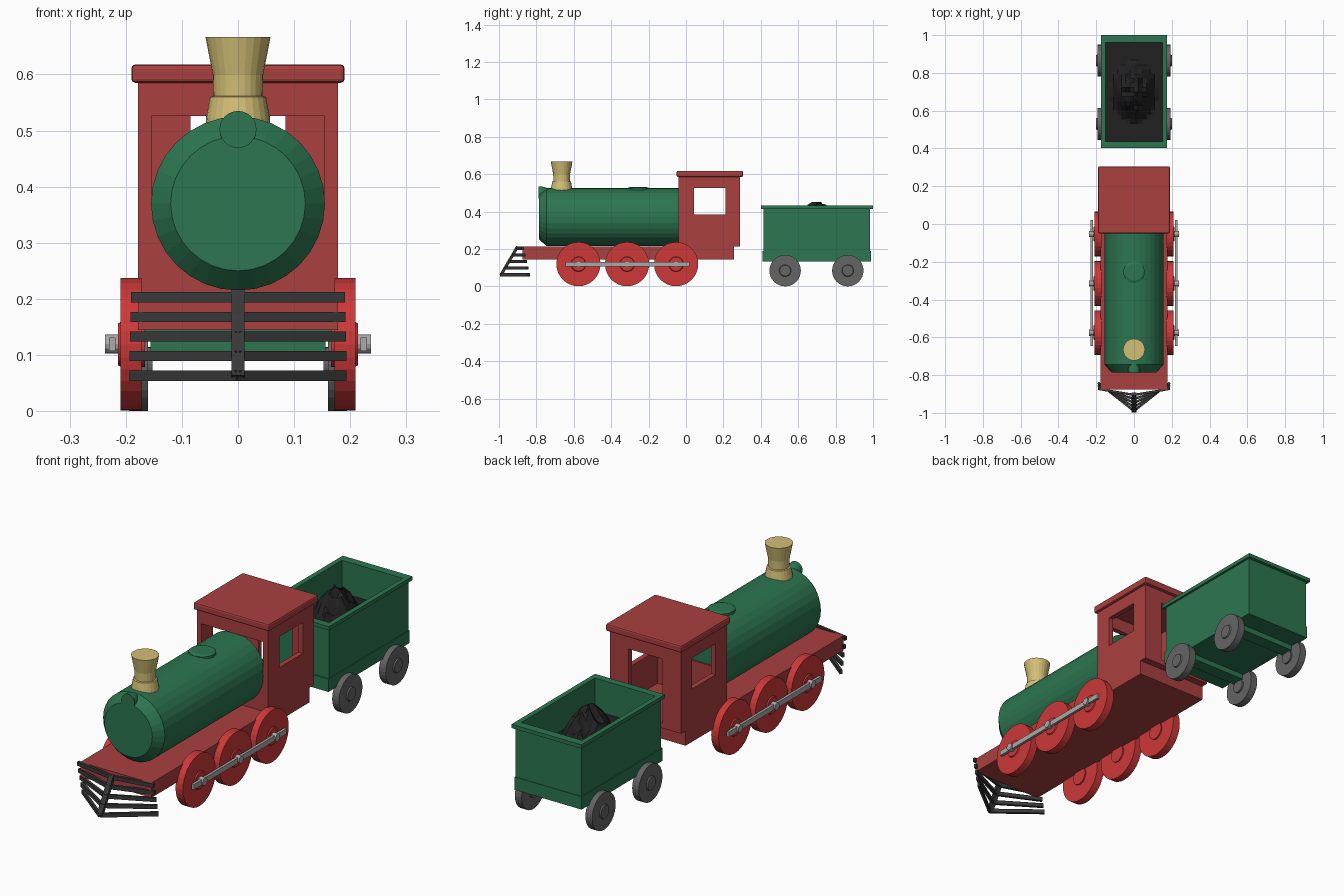
import bpy, bmesh, math, random
from mathutils import Vector, Matrix

if "Cube" in bpy.data.objects:
    bpy.data.objects.remove(bpy.data.objects["Cube"])

random.seed(4)

def mat(name, r, g, b):
    m = bpy.data.materials.new(name)
    m.diffuse_color = (r, g, b, 1)
    m.use_nodes = True
    m.node_tree.nodes["Principled BSDF"].inputs["Base Color"].default_value = m.diffuse_color
    return m

RED = mat("cab_red", 0.40, 0.05, 0.05)
WHEEL = mat("wheel_red", 0.62, 0.04, 0.04)
GREEN = mat("green", 0.025, 0.18, 0.08)
GOLD = mat("brass", 0.65, 0.52, 0.18)
IRON = mat("dark_iron", 0.04, 0.04, 0.04)
GREY = mat("wheel_grey", 0.13, 0.13, 0.13)
COAL = mat("coal", 0.015, 0.015, 0.015)
STEEL = mat("steel", 0.4, 0.4, 0.4)

def finish(bm, name, m):
    bmesh.ops.recalc_face_normals(bm, faces=bm.faces)
    me = bpy.data.meshes.new(name)
    bm.to_mesh(me)
    bm.free()
    ob = bpy.data.objects.new(name, me)
    bpy.context.collection.objects.link(ob)
    if m:
        me.materials.append(m)
    return ob

def box(name, x, y, z, m=None):
    """Box from (min, max) pairs."""
    bm = bmesh.new()
    bmesh.ops.create_cube(bm, size=1)
    for v in bm.verts:
        v.co = [a[0] + (c + 0.5) * (a[1] - a[0]) for a, c in zip((x, y, z), v.co)]
    return finish(bm, name, m)

def lathe(name, profile, axis, origin, n, m):
    """Closed solid of revolution; profile holds (radius, distance along axis)."""
    bm = bmesh.new()
    rot = Vector((0, 0, 1)).rotation_difference(Vector(axis)).to_matrix()
    rings = []
    for r, t in profile:
        rings.append([bm.verts.new(rot @ Vector((r * math.cos(a), r * math.sin(a), t)) + Vector(origin))
                      for a in (2 * math.pi * i / n for i in range(n))])
    for a, b in zip(rings, rings[1:]):
        for i in range(n):
            j = (i + 1) % n
            bm.faces.new((a[i], a[j], b[j], b[i]))
    bm.faces.new(rings[0])
    bm.faces.new(rings[-1])
    return finish(bm, name, m)

def cut(ob, *cutters):
    for c in cutters:
        md = ob.modifiers.new("cut", 'BOOLEAN')
        md.object, md.operation, md.solver = c, 'DIFFERENCE', 'EXACT'
        c.hide_render = True
        c.hide_set(True)

def bar(name, a, b, w, h, m):
    """Rectangular bar between two points."""
    a, b = Vector(a), Vector(b)
    d = (b - a).normalized()
    side = d.cross(Vector((0, 0, 1))).normalized()
    up = side.cross(d)
    bm = bmesh.new()
    bmesh.ops.create_cube(bm, size=1)
    for v in bm.verts:
        c = v.co.copy()
        v.co = (a + b) / 2 + side * c.x * w + d * c.y * (b - a).length + up * c.z * h
    return finish(bm, name, m)

# Locomotive frame and boiler
box("chassis", (-.178, .178), (-.875, .257), (.145, .212), RED)
lathe("boiler", [(.12, -.785), (.155, -.745), (.155, -.025)], (0, 1, 0), (0, 0, .37), 32, GREEN)
lathe("headlamp", [(.033, -.788), (.031, -.765), (.018, -.72)], (0, 1, 0), (0, 0, .502), 24, GREEN)
lathe("steam_dome", [(.057, .48), (.057, .526), (.045, .531)], (0, 0, 1), (0, -.255, 0), 24, GREEN)
lathe("chimney", [(.058, .50), (.057, .522), (.05, .56), (.044, .562), (.045, .60), (.058, .667)],
      (0, 0, 1), (0, -.665, 0), 24, GOLD)

# Cab: hollow shell with side windows, front window and rear doorway
cab = box("cab", (-.178, .178), (-.04, .29), (.212, .59), RED)
cut(cab,
    box("cab_interior_cutter", (-.155, .155), (-.017, .267), (.235, .7)),
    box("side_window_cutter", (-.3, .3), (.042, .21), (.385, .525)),
    box("front_window_cutter", (-.154, .154), (-.1, .0), (.385, .526)),
    box("doorway_cutter", (-.085, .085), (.2, .4), (.236, .526)))
roof = box("cab_roof", (-.19, .19), (-.05, .305), (.585, .618), RED)
bv = roof.modifiers.new("bevel", 'BEVEL')
bv.width, bv.segments = .007, 2

# Driving wheels, coupling rods and crank pins
for s, side in ((-1, "left"), (1, "right")):
    for i, y in enumerate((-.575, -.315, -.053)):
        lathe(f"driving_wheel_{side}_{i}",
              [(.04, .166), (.04, .172), (.118, .172), (.118, .209), (.04, .209), (.037, .214)],
              (s, 0, 0), (0, y, .119), 32, WHEEL)
        lathe(f"crank_pin_{side}_{i}", [(.017, .21), (.017, .237)], (s, 0, 0), (0, y, .12), 12, STEEL)
    box(f"coupling_rod_{side}", sorted((s * .218, s * .230)), (-.645, .02), (.107, .131), STEEL)

# Cowcatcher: V-shaped bars fanning out downwards, plus centre post
for i in range(5):
    t = i / 4
    z = .203 - .14 * t
    for s in (-1, 1):
        bar(f"cowcatcher_bar_{i}_{'left' if s < 0 else 'right'}",
            (s * .19, -.873 + .033 * t, z), (0, -.905 - .085 * t, z), .012, .018, IRON)
bar("cowcatcher_post", (0, -.9, .213), (0, -.99, .06), .024, .016, IRON).data.update()

# Tender: open body, sill and rim
body = box("tender_body", (-.165, .165), (.415, .985), (.15, .425), GREEN)
rim = box("tender_rim", (-.175, .175), (.402, 1.0), (.415, .432), GREEN)
hollow = box("tender_hollow_cutter", (-.152, .152), (.436, .962), (.27, .6))
cut(body, hollow)
cut(rim, hollow)
box("tender_sill", (-.168, .168), (.408, .988), (.132, .19), GREEN)

# Tender wheels and axle beams
for i, y in enumerate((.53, .865)):
    box(f"axle_beam_{i}", (-.156, .156), (y - .03, y + .03), (.107, .14), GREEN)
    for s, side in ((-1, "left"), (1, "right")):
        lathe(f"tender_wheel_{side}_{i}",
              [(.03, .152), (.03, .16), (.084, .16), (.084, .194), (.032, .194), (.029, .2)],
              (s, 0, 0), (0, y, .084), 32, GREY)

# Coal bed with a jagged heap
bm = bmesh.new()
bmesh.ops.create_grid(bm, x_segments=14, y_segments=22, size=1)
for v in bm.verts:
    x, y = v.co.x * .153, .699 + v.co.y * .264
    r = math.hypot(x / .115, (y - .70) / .155)
    h = max(0, 1 - r) ** .8
    v.co = (x, y, min(.452, .285 + h * (.185 + random.uniform(-.05, .04))))
finish(bm, "coal", COAL)
